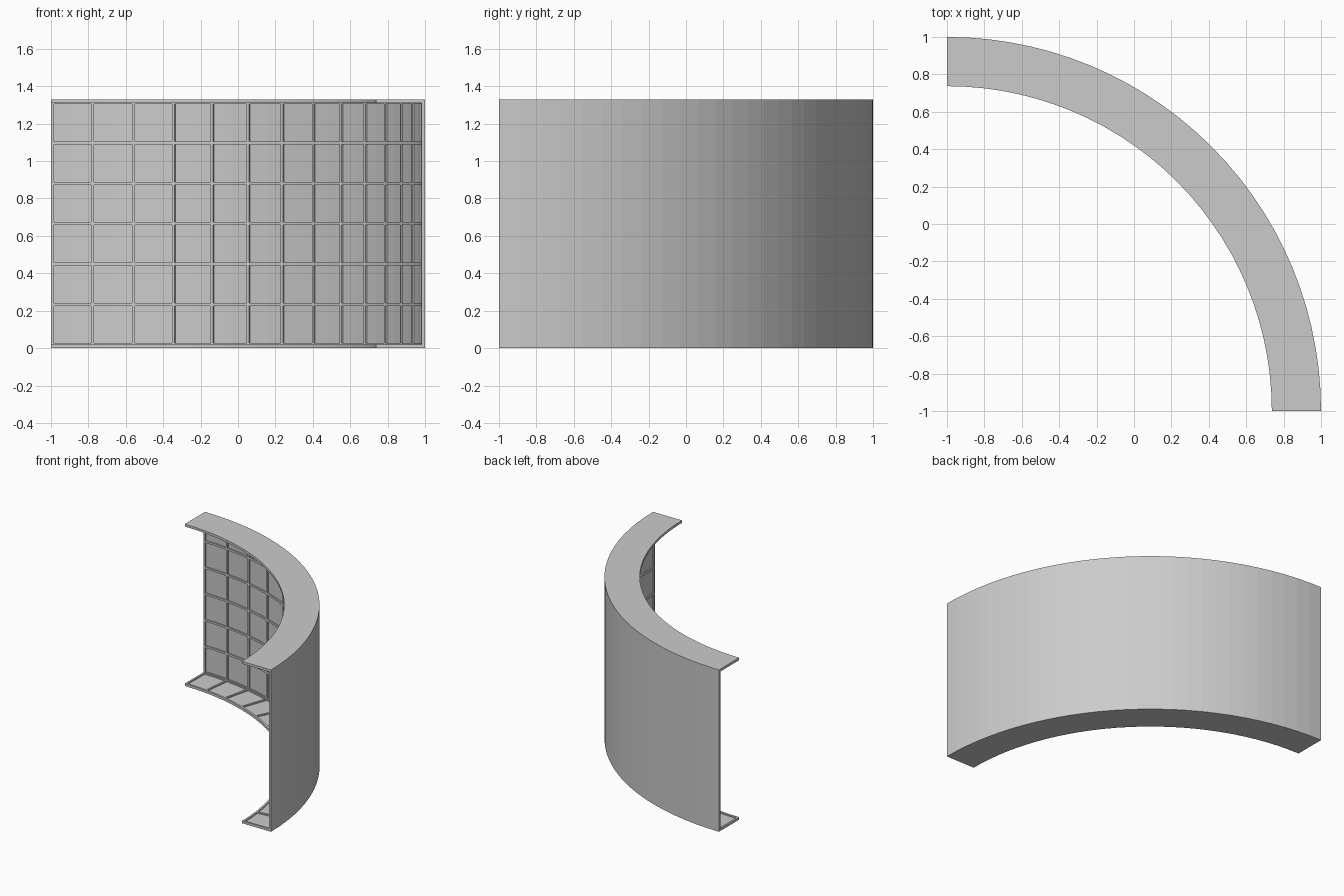
import bpy, bmesh
from math import sin, cos, pi

if "Cube" in bpy.data.objects:
    bpy.data.objects.remove(bpy.data.objects["Cube"])

H, R, RI = 1.33, 2.0, 1.737      # height, outer radius, flange inner radius
T, D, W = 0.010, 0.010, 0.016    # skin thickness, rib depth, rib width
CELLS, ROWS, SEG = 14, 6, 28
Q = pi / 2


def sweep(bm, profile, a0, a1, n):
    """Sweep an (r, z) profile about the corner (-1, -1)."""
    rings = []
    for i in range(n + 1):
        a = a0 + (a1 - a0) * i / n
        rings.append([bm.verts.new((-1 + r * cos(a), -1 + r * sin(a), z)) for r, z in profile])
    m = len(profile)
    for A, B in zip(rings, rings[1:]):
        for j in range(m):
            k = (j + 1) % m
            bm.faces.new((A[j], A[k], B[k], B[j]))
    bm.faces.new(rings[0])
    bm.faces.new(rings[-1])


def block(bm, r0, r1, z0, z1, a0=0, a1=Q, n=SEG):
    sweep(bm, [(r0, z0), (r1, z0), (r1, z1), (r0, z1)], a0, a1, n)


def finish(bm, name):
    bmesh.ops.recalc_face_normals(bm, faces=bm.faces[:])
    me = bpy.data.meshes.new(name)
    bm.to_mesh(me)
    bm.free()
    bpy.context.collection.objects.link(bpy.data.objects.new(name, me))


# Curved skin with top and bottom flanges (C-shaped section)
bm = bmesh.new()
sweep(bm, [(RI, 0), (R, 0), (R, H), (RI, H), (RI, H - T),
           (R - T, H - T), (R - T, T), (RI, T)], 0, Q, SEG)
finish(bm, "curved_panel")

# Horizontal ribs on the wall and rims on the flanges
rw = R - T - D
bm = bmesh.new()
z_first, z_last = T + W / 2, H - T - W / 2
for i in range(ROWS + 1):
    z = z_first + (z_last - z_first) * i / ROWS
    block(bm, rw, R - T / 2, z - W / 2, z + W / 2)
for z0, z1 in ((T / 2, T + D), (H - T - D, H - T / 2)):
    block(bm, RI, RI + W, z0, z1)
    block(bm, rw - W / 2, R - T, z0, z1)
finish(bm, "horizontal_ribs")

# Upright wall ribs joined to radial flange ribs
bm = bmesh.new()
half = W / 2 / R
for i in range(CELLS + 1):
    a = min(max(Q * i / CELLS, half), Q - half)
    block(bm, rw, R - T / 2, T, H - T, a - half, a + half, 1)
    for z0, z1 in ((T / 2, T + D), (H - T - D, H - T / 2)):
        block(bm, RI, R - T, z0, z1, a - half, a + half, 1)
finish(bm, "upright_ribs")
